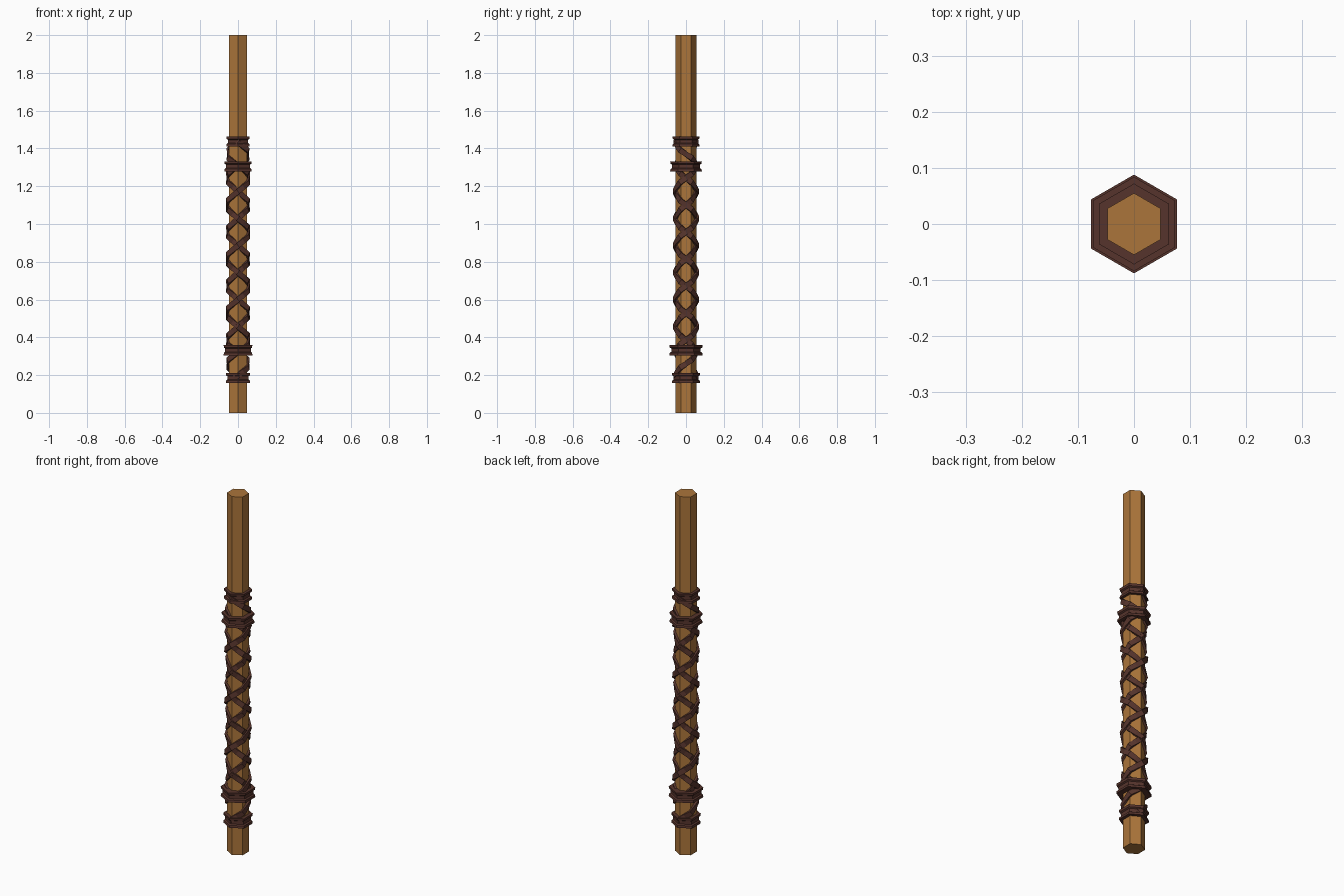
import bpy, bmesh
from math import pi, cos, sin, floor, ceil
from mathutils import Vector

cube = bpy.data.objects.get("Cube")
if cube:
    bpy.data.objects.remove(cube)

SHAFT_R = 0.055   # corner radius of the six-sided shaft
PITCH = 0.286     # height of one full strap turn
STEP = pi / 6     # straps bend at every corner and face centre


def material(name, rgb):
    m = bpy.data.materials.new(name)
    m.use_nodes = True
    m.diffuse_color = (*rgb, 1)
    m.node_tree.nodes["Principled BSDF"].inputs["Base Color"].default_value = (*rgb, 1)
    return m


wood = material("warm wood", (0.41, 0.178, 0.043))
leather = material("dark leather", (0.092, 0.034, 0.025))


def make_object(name, bm, mat):
    bmesh.ops.recalc_face_normals(bm, faces=bm.faces)
    mesh = bpy.data.meshes.new(name)
    bm.to_mesh(mesh)
    bm.free()
    mesh.materials.append(mat)
    ob = bpy.data.objects.new(name, mesh)
    bpy.context.collection.objects.link(ob)
    return ob


def loft(bm, loops, closed):
    """Bridge equal vertex loops; cap the ends unless the strip closes."""
    loops = [[bm.verts.new(p) for p in lp] for lp in loops]
    n = len(loops[0])
    pairs = list(zip(loops, loops[1:]))
    if closed:
        pairs.append((loops[-1], loops[0]))
    else:
        bm.faces.new(loops[0])
        bm.faces.new(loops[-1])
    for a, b in pairs:
        for i in range(n):
            j = (i + 1) % n
            bm.faces.new((a[i], a[j], b[j], b[i]))


def hexagon(r, z):
    return [Vector((r * cos(pi / 2 + i * pi / 3), r * sin(pi / 2 + i * pi / 3), z))
            for i in range(6)]


def collar(name, z, r):
    """Six-sided binding with two lips and a waist."""
    profile = [(0.05, -0.027), (r, -0.027), (r - 0.002, -0.014), (r - 0.010, -0.009),
               (r - 0.010, 0.009), (r - 0.002, 0.014), (r, 0.027), (0.05, 0.027)]
    bm = bmesh.new()
    loft(bm, [hexagon(pr, z + pz) for pr, pz in profile], True)
    make_object(name, bm, leather)


def strap(name, hand, angle, z_ref, z_min, z_max, pitch, lift):
    """Flat band wound round the shaft; it passes `angle` at height z_ref."""
    rate = hand * 2 * pi / pitch
    ends = sorted(angle + rate * (z - z_ref) for z in (z_min, z_max))
    inner = [k * STEP for k in range(floor(ends[0] / STEP) + 1, ceil(ends[1] / STEP))]
    path = []
    for t in [ends[0]] + inner + [ends[1]]:
        off = (t - pi / 2 + pi / 6) % (pi / 3) - pi / 6
        flat = SHAFT_R * cos(pi / 6) / cos(pi / 6 - abs(off))
        out = Vector((cos(t), sin(t), 0))
        path.append((out * (flat + lift(t)) + Vector((0, 0, z_ref + (t - angle) / rate)), out))
    loops = []
    for i, (p, out) in enumerate(path):
        tangent = path[min(i + 1, len(path) - 1)][0] - path[max(i - 1, 0)][0]
        side = tangent.cross(out).normalized() * 0.014
        thick = out * 0.006
        loops.append([p - side - thick, p + side - thick, p + side + thick, p - side + thick])
    bm = bmesh.new()
    loft(bm, loops, False)
    make_object(name, bm, leather)


# Shaft
bm = bmesh.new()
loft(bm, [hexagon(SHAFT_R, 0), hexagon(SHAFT_R, 2)], False)
make_object("shaft", bm, wood)

# Binding collars
collar("top_collar", 1.437, 0.072)
collar("upper_grip_collar", 1.305, 0.084)
collar("lower_grip_collar", 0.332, 0.088)
collar("bottom_collar", 0.185, 0.075)

# Woven grip: two straps each way, alternating over and under
for k in range(2):
    sign = 1 - 2 * k
    strap(f"grip_strap_rising_{k + 1}", 1, -pi / 2 + k * pi, 0.6, 0.32, 1.31, PITCH,
          lambda t: 0.005 + 0.0035 * sign)
    strap(f"grip_strap_falling_{k + 1}", -1, -pi / 2 + k * pi, 0.6, 0.32, 1.31, PITCH,
          lambda t: 0.005 + 0.0035 * sign * cos(2 * t))

# Short straps joining each pair of collars
for k in range(2):
    strap(f"top_link_strap_{k + 1}", -1, k * pi, 1.37, 1.305, 1.437, 0.25, lambda t: 0.005)
    strap(f"bottom_link_strap_{k + 1}", 1, k * pi, 0.26, 0.185, 0.332, 0.25, lambda t: 0.005)
